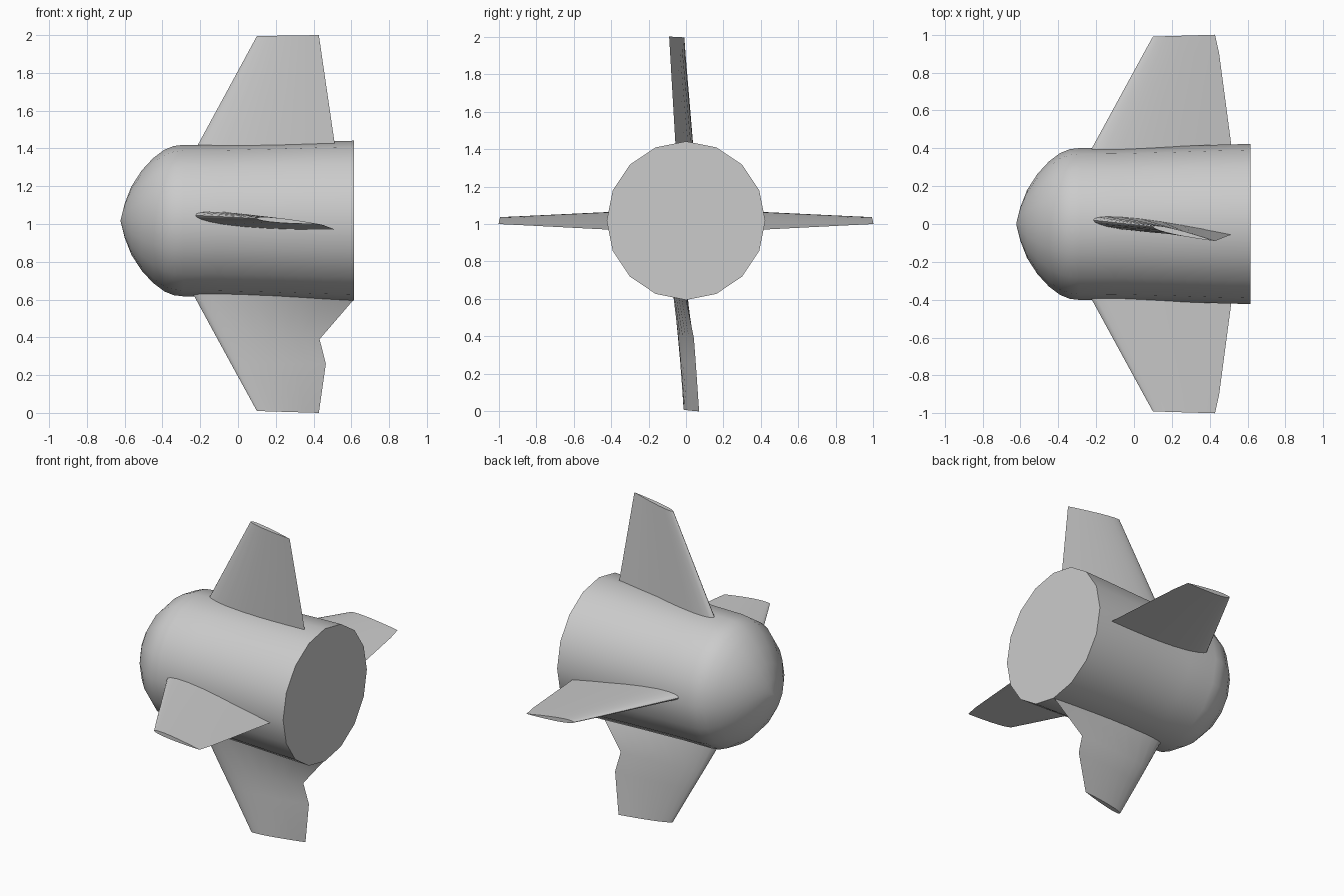
import bpy, bmesh, math

cube = bpy.data.objects.get("Cube")
if cube:
    bpy.data.objects.remove(cube, do_unlink=True)

grey = bpy.data.materials.new("plain grey")
grey.use_nodes = True
colour = (0.6, 0.6, 0.6, 1)
grey.diffuse_color = colour
grey.node_tree.nodes["Principled BSDF"].inputs["Base Color"].default_value = colour


def loft(name, rings):
    """Skin a list of equal rings, closing both ends."""
    bm = bmesh.new()
    rows = [[bm.verts.new(p) for p in ring] for ring in rings]
    n = len(rows[0])
    for a, b in zip(rows, rows[1:]):
        for i in range(n):
            j = (i + 1) % n
            bm.faces.new((a[i], a[j], b[j], b[i]))
    bm.faces.new(rows[0])
    bm.faces.new(rows[-1])
    bmesh.ops.remove_doubles(bm, verts=bm.verts, dist=0.0005)
    bmesh.ops.recalc_face_normals(bm, faces=bm.faces)
    mesh = bpy.data.meshes.new(name)
    bm.to_mesh(mesh)
    bm.free()
    mesh.materials.append(grey)
    obj = bpy.data.objects.new(name, mesh)
    bpy.context.collection.objects.link(obj)
    bpy.ops.object.select_all(action='DESELECT')
    obj.select_set(True)
    bpy.context.view_layer.objects.active = obj
    bpy.ops.object.shade_smooth_by_angle(angle=math.radians(38))
    return obj


# Hub: sixteen-sided turned body with a domed nose and flat back
SIDES = 16
HUB_Z = 1.018
profile = [(-0.622, 0.002), (-0.60, 0.09), (-0.565, 0.18), (-0.51, 0.265),
           (-0.45, 0.33), (-0.39, 0.375), (-0.34, 0.395), (-0.29, 0.401),
           (-0.1, 0.402), (0.2, 0.41), (0.45, 0.419), (0.615, 0.423)]
loft("hub", [[(x, r * math.sin(math.tau * i / SIDES),
               HUB_Z + r * math.cos(math.tau * i / SIDES))
              for i in range(SIDES)] for x, r in profile])


def half_thickness(u):
    """Rounded leading edge, tapering to a sharp trailing edge."""
    return max(0, 1.48 * math.sqrt(u) - 0.63 * u - 1.758 * u**2
               + 1.4215 * u**3 - 0.5135 * u**4)


STATIONS = [0, 0.01, 0.04, 0.1, 0.2, 0.35, 0.5, 0.65, 0.8, 1]


def blade(name, sections, place):
    """Each section: span and x and offset at the front, the same at the rear, thickness."""
    rings = []
    for front, rear, thick in sections:
        def point(u, side):
            s, x, c = [a + (b - a) * u for a, b in zip(front, rear)]
            return place(x, c + side * thick * half_thickness(u), s)
        rings.append([point(u, 1) for u in STATIONS] +
                     [point(u, -1) for u in STATIONS[-2:0:-1]])
    return loft(name, rings)


# Level side fins, mirrored front to back
side_sections = [((0.35, -0.25, 0.047), (0.35, 0.523, -0.033), 0.072),
                 ((0.90, 0.05, 0.032), (0.90, 0.45, -0.005), 0.032),
                 ((0.99, 0.10, 0.030), (1.0, 0.428, 0.0), 0.025)]
for name, d in (("front_fin", -1), ("back_fin", 1)):
    blade(name, side_sections, lambda x, c, s: (x, d * s, 1 + c))

# Upright fins, pitched in opposite directions
top_sections = [((0.35, -0.25, 0.024), (0.35, 0.523, -0.052), 0.072),
                ((0.995, 0.10, -0.014), (1.0, 0.428, -0.09), 0.03)]
blade("top_fin", top_sections, lambda x, c, s: (x, c, 1 + s))

# Lower fin has a notched trailing edge running out to the hub rim
bottom_sections = [((0.35, -0.25, 0.022), (0.35, 0.60, 0.015), 0.072),
                   ((0.40, -0.222, 0.020), (0.40, 0.613, -0.02), 0.07),
                   ((0.61, -0.108, 0.008), (0.61, 0.432, -0.062), 0.055),
                   ((0.74, -0.037, 0.0), (0.74, 0.465, -0.072), 0.046),
                   ((0.99, 0.10, -0.012), (1.0, 0.428, -0.09), 0.03)]
blade("bottom_fin", bottom_sections, lambda x, c, s: (x, -c - 0.02, 1 - s))
